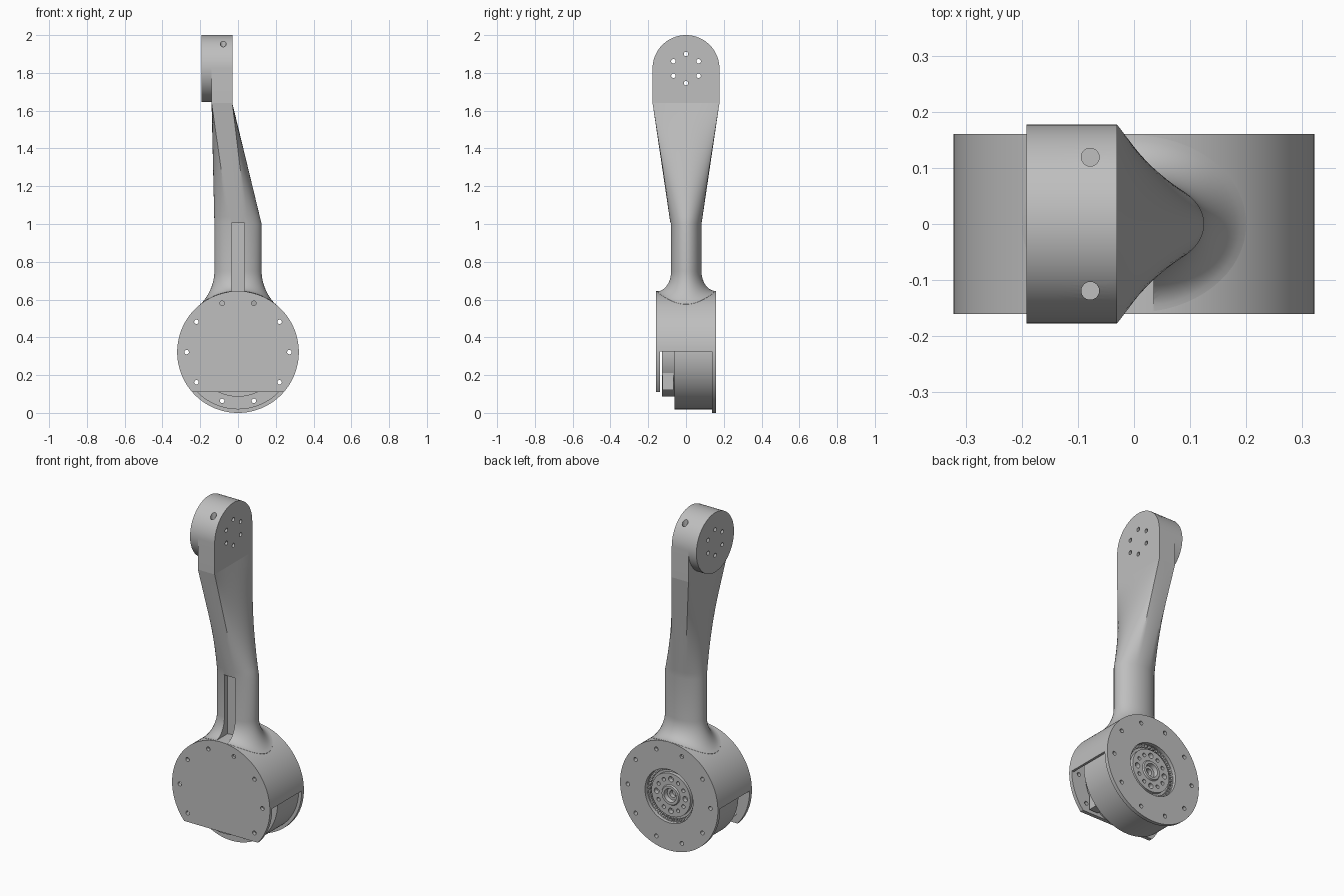
import bpy, bmesh, math
from mathutils import Matrix, Vector

cube = bpy.data.objects.get("Cube")
if cube:
    bpy.data.objects.remove(cube, do_unlink=True)

GREY = (0.52, 0.52, 0.52, 1)
metal = bpy.data.materials.new("plain_grey")
metal.use_nodes = True
metal.diffuse_color = GREY
metal.node_tree.nodes["Principled BSDF"].inputs["Base Color"].default_value = GREY

HUB_Z = 0.322      # centre of the round housing
HUB_R = 0.322
HEAD_Z = 1.823     # centre of the rounded head
HEAD_R = 0.177


def finish(bm, name):
    bmesh.ops.recalc_face_normals(bm, faces=bm.faces)
    mesh = bpy.data.meshes.new(name)
    bm.to_mesh(mesh)
    bm.free()
    obj = bpy.data.objects.new(name, mesh)
    obj.data.materials.append(metal)
    bpy.context.collection.objects.link(obj)
    return obj


def activate(obj):
    bpy.ops.object.select_all(action='DESELECT')
    obj.select_set(True)
    bpy.context.view_layer.objects.active = obj


def add_rod(bm, axis, start, end, centre, radius, sides=24):
    """Cylinder along an axis; centre holds the other two coordinates."""
    mid = list(centre)
    mid.insert("XYZ".index(axis), (start + end) / 2)
    turn = {"X": Matrix.Rotation(math.pi / 2, 4, 'Y'),
            "Y": Matrix.Rotation(math.pi / 2, 4, 'X'), "Z": Matrix()}[axis]
    bmesh.ops.create_cone(bm, cap_ends=True, segments=sides, radius1=radius, radius2=radius,
                          depth=abs(end - start), matrix=Matrix.Translation(mid) @ turn)


def add_box(bm, low, high, spin=None):
    low, high = Vector(low), Vector(high)
    place = Matrix.Translation((low + high) / 2) @ Matrix.Diagonal((*(high - low), 1))
    bmesh.ops.create_cube(bm, size=1, matrix=spin @ place if spin else place)


def cut(obj, bm):
    cutter = finish(bm, "cutter")
    cutter.hide_render = True
    mod = obj.modifiers.new("cut", 'BOOLEAN')
    mod.operation, mod.solver, mod.object = 'DIFFERENCE', 'EXACT', cutter
    activate(obj)
    bpy.ops.object.modifier_apply(modifier=mod.name)
    bpy.data.objects.remove(cutter, do_unlink=True)


def circle(count, radius, centre, phase=0.0):
    return [(centre[0] + radius * math.cos(phase + i * math.tau / count),
             centre[1] + radius * math.sin(phase + i * math.tau / count)) for i in range(count)]


def bolt_cutter():
    bm = bmesh.new()
    for spot in circle(10, 0.272, (0, HUB_Z)):
        add_rod(bm, "Y", -0.3, 0.3, spot, 0.012, 16)
    return bm


# Housing: round shell, open below, with a trimmed front cover and full back flange
bm = bmesh.new()
add_rod(bm, "Y", -0.16, 0.16, (0, HUB_Z), HUB_R, 128)
housing = finish(bm, "housing")
bm = bmesh.new()
add_rod(bm, "Y", -0.138, 0.138, (0, HUB_Z), 0.308, 128)
cut(housing, bm)
bm = bmesh.new()
add_box(bm, (-0.5, -0.138, -0.1), (0.5, 0.138, 0.325))
cut(housing, bm)
bm = bmesh.new()
add_box(bm, (-0.5, -0.3, -0.1), (0.5, -0.1, 0.11))
add_rod(bm, "Y", 0.1, 0.3, (0, HUB_Z), 0.158, 64)
cut(housing, bm)
cut(housing, bolt_cutter())

# Motor: turned profile of (radius, y) inside the housing
profile = [(0, -0.128), (0.236, -0.128), (0.236, -0.06), (0.303, -0.06), (0.303, 0.139),
           (0.156, 0.139), (0.156, 0.12), (0.128, 0.12), (0.128, 0.142), (0.06, 0.142),
           (0.055, 0.15), (0.04, 0.15), (0.036, 0.125), (0.02, 0.125), (0.02, 0.1), (0, 0.1)]
bm = bmesh.new()
points = [bm.verts.new((r, y, HUB_Z)) for r, y in profile]
edges = [bm.edges.new(pair) for pair in zip(points, points[1:])]
bmesh.ops.spin(bm, geom=points + edges, cent=(0, 0, HUB_Z), axis=(0, 1, 0),
               angle=math.tau, steps=96, use_duplicate=False)
bmesh.ops.remove_doubles(bm, verts=bm.verts, dist=0.0001)
motor = finish(bm, "motor")
cut(motor, bolt_cutter())
bm = bmesh.new()
for i, spot in enumerate(circle(12, 0.094, (0, HUB_Z))):
    add_rod(bm, "Y", 0.115, 0.3, spot, 0.016 if i % 3 == 0 else 0.011, 16)
cut(motor, bm)

# Toothed ring around the output face
bm = bmesh.new()
for i in range(40):
    spin = Matrix.Translation((0, 0, HUB_Z)) @ Matrix.Rotation(i * math.tau / 40, 4, 'Y')
    add_box(bm, (0.142, 0.115, -0.006), (0.157, 0.134, 0.006), spin)
teeth = finish(bm, "output_ring_teeth")

# Connector blocks beside the motor's front can
for side, name in ((1, "left_connector"), (-1, "right_connector")):
    bm = bmesh.new()
    add_box(bm, (side * 0.18 - 0.03, -0.125, 0.12), (side * 0.18 + 0.03, -0.065, 0.21))
    finish(bm, name)

# Arm: flared foot, oval neck, then a loft that becomes a flat bar
CORNER = math.radians(68)
NECK_X, NECK_Y = 0.125, 0.082


def spread(a, b, count):
    return [a + (b - a) * i / count for i in range(count)]


stops = [-CORNER, CORNER, math.pi - CORNER, math.pi + CORNER, math.tau - CORNER]
angles = [a for i in range(4) for a in spread(stops[i], stops[i + 1], 8 if i % 2 else 24)]


def oval(half_x, half_y):
    return [(half_x * math.cos(a), half_y * math.sin(a)) for a in angles]


def clamp(v):
    return max(-1, min(1, v))


bar = [(-0.085 + 0.055 * clamp(math.cos(a) / math.cos(CORNER)),
        HEAD_R * clamp(math.sin(a) / math.sin(CORNER))) for a in angles]
rings = [[(x, y, 0.565) for x, y in oval(0.2, 0.157)]]
for i in range(12, -1, -1):
    t = i / 12 * math.pi / 2
    grow = 1 - math.cos(t)
    ring = []
    for x, y in oval(NECK_X + 0.075 * grow, NECK_Y + 0.076 * grow):
        drop = HUB_R - math.sqrt(HUB_R ** 2 - x ** 2)
        ring.append((x, y, 0.75 - 0.105 * math.sin(t) - drop * math.sin(t)))
    rings.append(ring)
for i in range(17):
    t = i / 16
    rings.append([(p[0] + (q[0] - p[0]) * t, p[1] + (q[1] - p[1]) * t, 1.0 + 0.64 * t)
                  for p, q in zip(oval(NECK_X, NECK_Y), bar)])
bm = bmesh.new()
loops = [[bm.verts.new(p) for p in ring] for ring in rings]
for low, high in zip(loops, loops[1:]):
    for i in range(len(low)):
        j = (i + 1) % len(low)
        bm.faces.new((low[i], low[j], high[j], high[i]))
bm.faces.new(loops[0])
bm.faces.new(loops[-1])
arm = finish(bm, "arm")

# Cable channel down the front of the neck
bm = bmesh.new()
add_box(bm, (-0.035, -0.3, 0.6), (0.035, -0.048, 1.005))
cut(arm, bm)

# Head: flat bar with a rounded top and a round mounting pad on its right
bm = bmesh.new()
outline = [(HEAD_R * math.cos(i * math.pi / 48), HEAD_Z + HEAD_R * math.sin(i * math.pi / 48))
           for i in range(49)] + [(-HEAD_R, 1.64), (HEAD_R, 1.64)]
face = bm.faces.new([bm.verts.new((-0.14, y, z)) for y, z in outline])
side = bmesh.ops.extrude_face_region(bm, geom=[face])["geom"]
bmesh.ops.translate(bm, vec=(0.11, 0, 0),
                    verts=[v for v in side if isinstance(v, bmesh.types.BMVert)])
head = finish(bm, "head")
bm = bmesh.new()
add_rod(bm, "X", -0.192, -0.14, (0, HEAD_Z), HEAD_R, 96)
pad = finish(bm, "mounting_pad")

for part in (head, pad):
    bm = bmesh.new()
    for spot in circle(6, 0.077, (0, HEAD_Z), math.pi / 2):
        add_rod(bm, "X", -0.4, 0.2, spot, 0.012, 16)
    cut(part, bm)
bm = bmesh.new()
for y in (-0.119, 0.119):
    add_rod(bm, "Z", 1.91, 2.2, (-0.078, y), 0.016)
cut(head, bm)

# Smooth curved walls, crisp edges
for part in (housing, motor, arm, head, pad):
    activate(part)
    bpy.ops.object.shade_smooth_by_angle(angle=math.radians(28))
